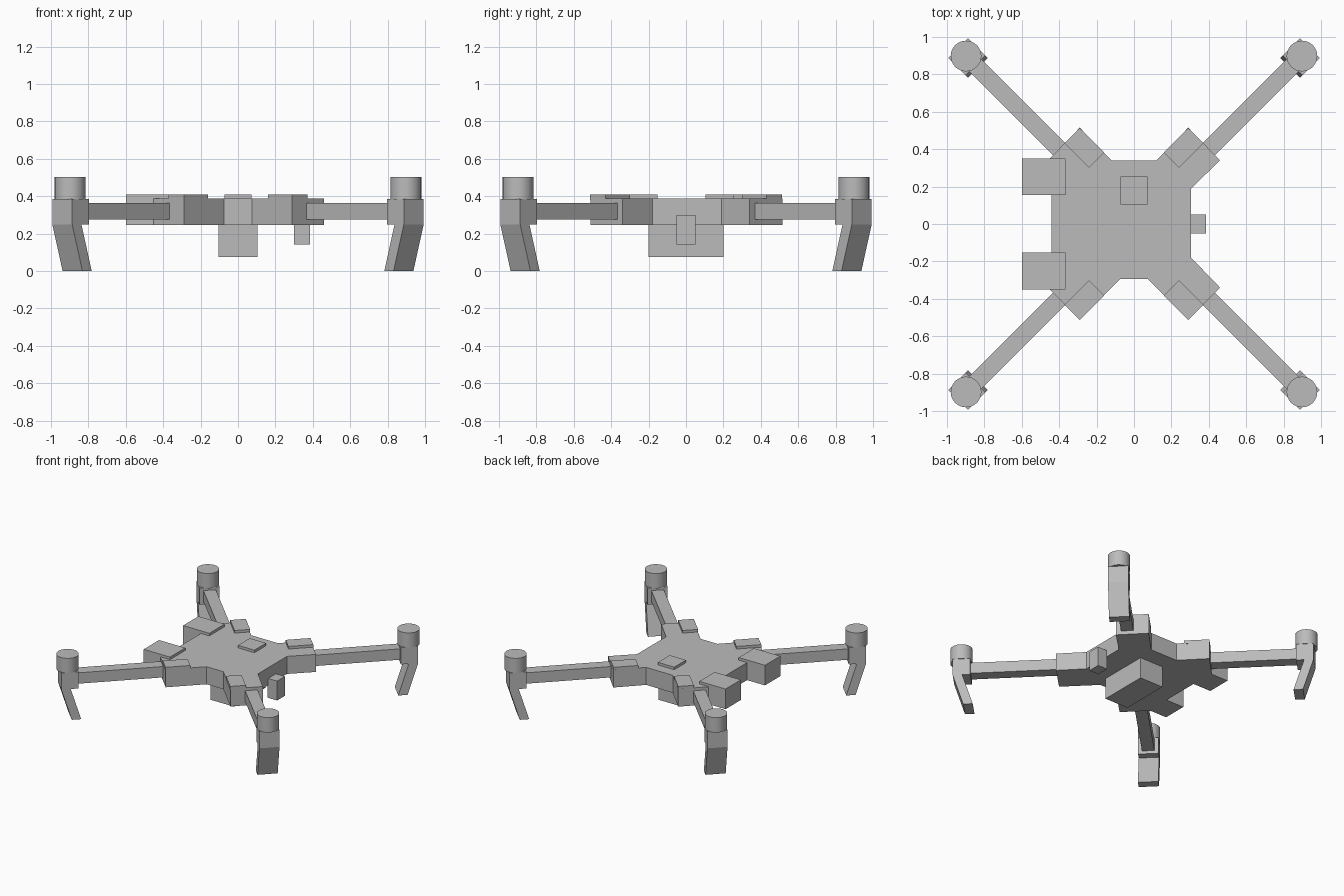
import bpy, bmesh, math

cube = bpy.data.objects.get("Cube")
if cube:
    bpy.data.objects.remove(cube, do_unlink=True)

grey = bpy.data.materials.new("matte grey")
grey.use_nodes = True
grey.diffuse_color = (0.5, 0.5, 0.5, 1)
grey.node_tree.nodes["Principled BSDF"].inputs["Base Color"].default_value = (0.5, 0.5, 0.5, 1)


def solid(name, bottom, top, z0, z1, sx=1, sy=1):
    """Closed solid between two matching outlines, mirrored by the signs."""
    bm = bmesh.new()
    low = [bm.verts.new((x * sx, y * sy, z0)) for x, y in bottom]
    high = [bm.verts.new((x * sx, y * sy, z1)) for x, y in top]
    bm.faces.new(low)
    bm.faces.new(high)
    n = len(low)
    for i in range(n):
        j = (i + 1) % n
        bm.faces.new((low[i], low[j], high[j], high[i]))
    bmesh.ops.recalc_face_normals(bm, faces=bm.faces)
    mesh = bpy.data.meshes.new(name)
    bm.to_mesh(mesh)
    bm.free()
    mesh.materials.append(grey)
    obj = bpy.data.objects.new(name, mesh)
    bpy.context.collection.objects.link(obj)
    return obj


def rect(x0, x1, y0, y1):
    return [(x0, y0), (x1, y0), (x1, y1), (x0, y1)]


def box(name, x0, x1, y0, y1, z0, z1):
    r = rect(x0, x1, y0, y1)
    return solid(name, r, r, z0, z1)


def diagonal(d0, d1, w0, w1):
    """Rectangle laid along the x = y diagonal: d outward, w across."""
    s = math.sqrt(0.5)
    return [((d - w) * s, (d + w) * s) for d, w in rect(d0, d1, w0, w1)]


# Body plate with four arm sockets
outline = [(0.12, 0.34), (0.29, 0.515), (0.46, 0.34), (0.305, 0.19),
           (0.305, -0.18), (0.46, -0.34), (0.29, -0.51), (0.075, -0.295),
           (-0.075, -0.295), (-0.29, -0.51), (-0.46, -0.34), (-0.44, -0.32),
           (-0.44, 0.32), (-0.46, 0.34), (-0.29, 0.515), (-0.12, 0.34)]
solid("body", outline, outline, 0.245, 0.387)

# Parts fixed to the body
box("top_plate", -0.073, 0.073, 0.105, 0.255, 0.38, 0.408)
box("battery_box", -0.105, 0.105, -0.2, 0.2, 0.075, 0.26)
box("nose_sensor", 0.3, 0.385, -0.05, 0.05, 0.143, 0.3)
for side, y in (("left", 0.253), ("right", -0.251)):
    box("rear_box_" + side, -0.6, -0.365, y - 0.098, y + 0.098, 0.245, 0.408)

# Arms, sockets pads, legs and motors at the four corners
for sx in (1, -1):
    for sy in (1, -1):
        tag = ("_back" if sy > 0 else "_front") + ("_left" if sx > 0 else "_right")
        pad = diagonal(0.383, 0.568, 0.042, 0.158)
        solid("socket_pad" + tag, pad, pad, 0.38, 0.408, sx, sy)
        arm = diagonal(0.5, 1.25, -0.046, 0.046)
        solid("arm" + tag, arm, arm, 0.275, 0.363, sx, sy)
        mount = diagonal(1.2, 1.329, -0.075, 0.075)
        solid("motor_mount" + tag, mount, mount, 0.25, 0.385, sx, sy)
        solid("leg" + tag, diagonal(1.181, 1.251, -0.075, 0.075),
              diagonal(1.259, 1.329, -0.075, 0.075), 0, 0.25, sx, sy)
        bpy.ops.mesh.primitive_cylinder_add(
            vertices=32, radius=0.082, depth=0.12,
            location=(0.898 * sx, 0.898 * sy, 0.443))
        motor = bpy.context.object
        motor.name = "motor" + tag
        motor.data.materials.append(grey)
        bpy.ops.object.shade_smooth_by_angle()
